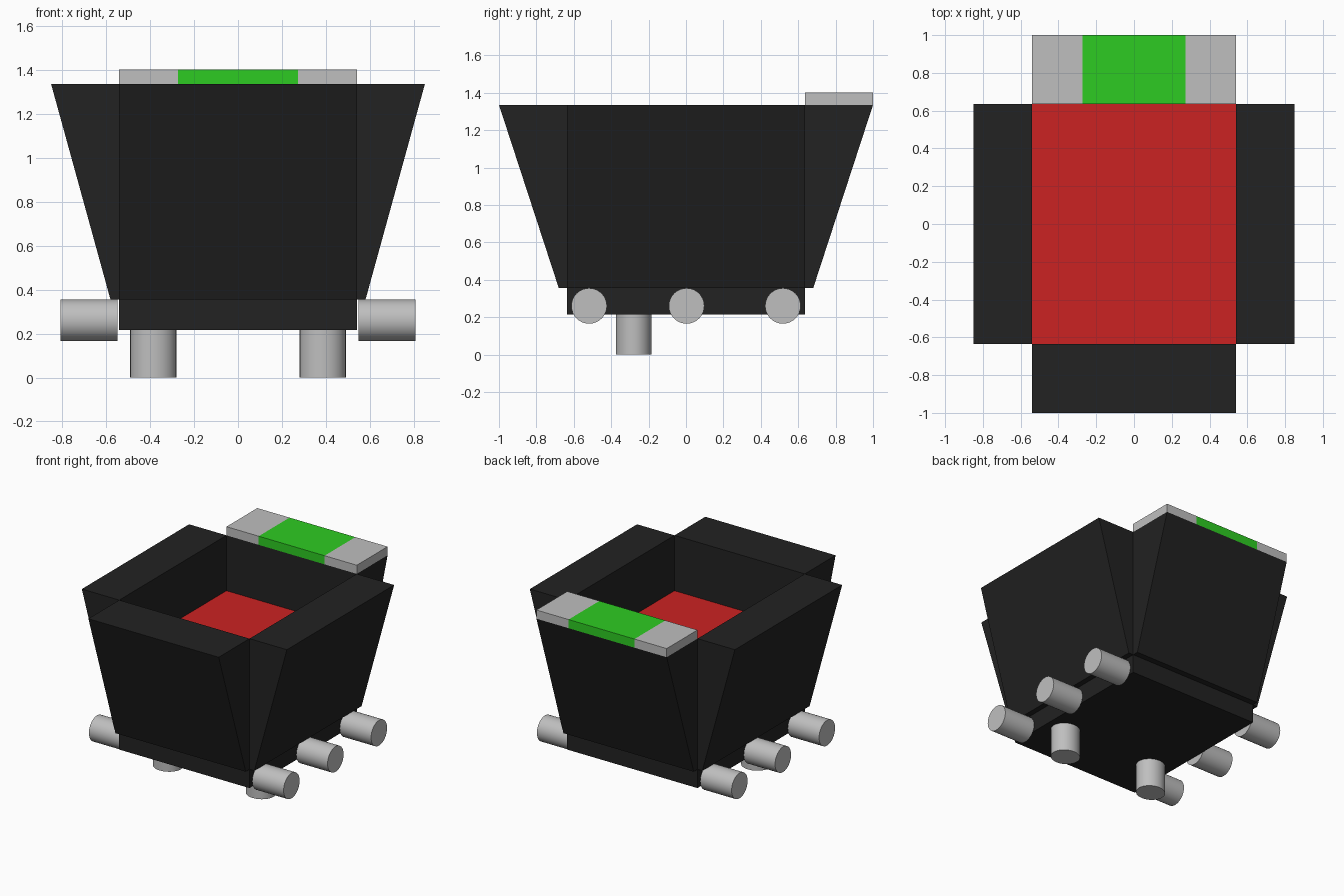
import bpy, bmesh
from math import pi
from mathutils import Matrix

old = bpy.data.objects.get("Cube")
if old:
    bpy.data.objects.remove(old, do_unlink=True)


def material(name, rgb):
    m = bpy.data.materials.new(name)
    m.use_nodes = True
    m.diffuse_color = (*rgb, 1)
    m.node_tree.nodes["Principled BSDF"].inputs["Base Color"].default_value = (*rgb, 1)
    return m


BLACK = material("black", (0.016, 0.016, 0.016))
GREY = material("light grey", (0.52, 0.52, 0.52))
RED = material("red", (0.6, 0.016, 0.016))
GREEN = material("green", (0.027, 0.6, 0.016))


def finish(name, bm, mat):
    bmesh.ops.recalc_face_normals(bm, faces=bm.faces)
    mesh = bpy.data.meshes.new(name)
    bm.to_mesh(mesh)
    bm.free()
    mesh.materials.append(mat)
    ob = bpy.data.objects.new(name, mesh)
    bpy.context.collection.objects.link(ob)
    return ob


def box(name, low, high, mat):
    bm = bmesh.new()
    bmesh.ops.create_cube(bm, size=1)
    for v in bm.verts:
        v.co = [(h if c > 0 else l) for c, l, h in zip(v.co, low, high)]
    return finish(name, bm, mat)


def wall(name, inner, foot, lip, half_length, turn):
    """Wedge wall with an upright inner face, leaning outward towards its lip."""
    bm = bmesh.new()
    profile = [(inner, FOOT_Z), (foot, FOOT_Z), (lip, RIM_Z), (inner, RIM_Z)]
    face = bm.faces.new([bm.verts.new((x, -half_length, z)) for x, z in profile])
    side = bmesh.ops.extrude_face_region(bm, geom=[face])["geom"]
    bmesh.ops.translate(bm, vec=(0, 2 * half_length, 0),
                        verts=[g for g in side if isinstance(g, bmesh.types.BMVert)])
    bm.transform(Matrix.Rotation(turn, 4, "Z"))
    return finish(name, bm, BLACK)


def cylinder(name, centre, radii, depth, axis):
    bm = bmesh.new()
    bmesh.ops.create_cone(bm, cap_ends=True, segments=32, radius1=1, radius2=1, depth=depth)
    bm.transform(Matrix.Diagonal((*radii, 1, 1)))
    if axis == "X":
        bm.transform(Matrix.Rotation(pi / 2, 4, "Y"))
    bm.transform(Matrix.Translation(centre))
    ob = finish(name, bm, GREY)
    bpy.ops.object.select_all(action="DESELECT")
    ob.select_set(True)
    bpy.context.view_layer.objects.active = ob
    bpy.ops.object.shade_smooth_by_angle()


HX, HY = 0.54, 0.635
BASE_Z, FOOT_Z, FLOOR_Z, RIM_Z, TOP_Z = 0.215, 0.355, 0.92, 1.335, 1.4

# Chassis and the raised load inside the tub
box("base", (-HX, -HY, BASE_Z), (HX, HY, FOOT_Z), BLACK)
box("load", (-HX, -HY, FOOT_Z), (HX, HY, FLOOR_Z), RED)

# Flared tub walls
wall("left_wall", HX, 0.58, 0.85, HY, 0)
wall("right_wall", HX, 0.58, 0.85, HY, pi)
wall("back_wall", HY, 0.68, 1.0, HX, pi / 2)
wall("front_wall", HY, 0.68, 1.0, HX, -pi / 2)

# Bar on the back rim, in three blocks
for name, x0, x1, mat in (("bar_right", -HX, -0.273, GREY),
                          ("bar_middle", -0.273, 0.273, GREEN),
                          ("bar_left", 0.273, HX, GREY)):
    box(name, (x0, HY, RIM_Z), (x1, 1.0, TOP_Z), mat)

# Side rollers and the two legs underneath
for side, s in (("left", 1), ("right", -1)):
    for place, y in (("front", -0.518), ("middle", 0.003), ("back", 0.518)):
        cylinder(f"{side}_{place}_roller", (s * 0.677, y, 0.26), (0.095, 0.095), 0.26, "X")
    cylinder(f"{side}_leg", (s * 0.385, -0.28, BASE_Z / 2), (0.105, 0.095), BASE_Z, "Z")
